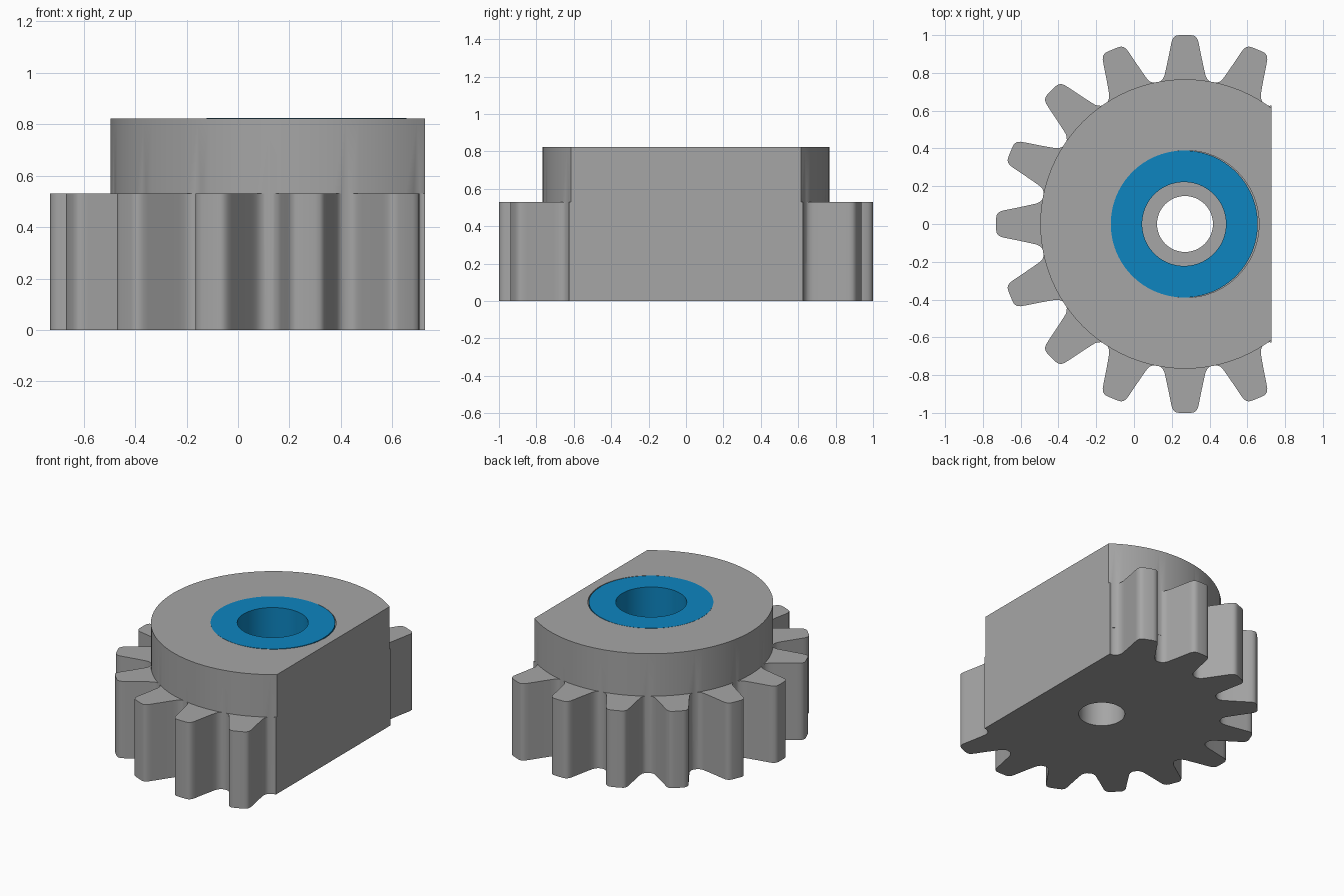
import bpy, bmesh, math
from mathutils import Matrix

if "Cube" in bpy.data.objects:
    bpy.data.objects.remove(bpy.data.objects["Cube"])

CX = 0.27            # axis of the gear
FLAT_X = 0.727       # plane of the cut side
GEAR_TOP, TOP = 0.53, 0.823
TEETH = 16
POCKET_DEPTH = 0.24


def material(name, rgb):
    m = bpy.data.materials.new(name)
    m.diffuse_color = (*rgb, 1)
    m.use_nodes = True
    m.node_tree.nodes["Principled BSDF"].inputs["Base Color"].default_value = m.diffuse_color
    return m


grey = material("grey", (0.38, 0.38, 0.38))
blue = material("blue", (0.004, 0.235, 0.53))


def prism(name, pts, z0, z1, mat):
    """Extrude a closed outline from z0 to z1."""
    bm = bmesh.new()
    face = bm.faces.new([bm.verts.new((x, y, z0)) for x, y in pts])
    new = bmesh.ops.extrude_face_region(bm, geom=[face])["geom"]
    verts = [v for v in new if isinstance(v, bmesh.types.BMVert)]
    bmesh.ops.translate(bm, verts=verts, vec=(0, 0, z1 - z0))
    bmesh.ops.recalc_face_normals(bm, faces=bm.faces)
    mesh = bpy.data.meshes.new(name)
    bm.to_mesh(mesh)
    bm.free()
    mesh.materials.append(mat)
    obj = bpy.data.objects.new(name, mesh)
    bpy.context.collection.objects.link(obj)
    return obj


def circle(r, cx=CX, n=96):
    return [(cx + r * math.cos(2 * math.pi * i / n),
             r * math.sin(2 * math.pi * i / n)) for i in range(n)]


def boolean(obj, tool, op):
    mod = obj.modifiers.new(op.lower(), "BOOLEAN")
    mod.operation, mod.solver, mod.object = op, "EXACT", tool
    bpy.context.view_layer.objects.active = obj
    bpy.ops.object.modifier_apply(modifier=mod.name)
    bpy.data.objects.remove(tool, do_unlink=True)


def smooth(obj):
    bpy.ops.object.select_all(action="DESELECT")
    obj.select_set(True)
    bpy.context.view_layer.objects.active = obj
    bpy.ops.object.shade_smooth_by_angle(angle=math.radians(32))


# Toothed wheel: half a tooth as (radius, half width), mirrored and repeated
half = [(0.752, 0.137), (0.758, 0.127), (0.769, 0.117), (0.785, 0.109),
        (0.81, 0.103), (0.88, 0.088), (0.95, 0.074), (0.972, 0.069),
        (0.988, 0.060), (0.997, 0.048), (1.0, 0.030)]
tooth = [(r, -w) for r, w in half] + [(r, w) for r, w in reversed(half)]
outline = []
for k in range(TEETH):
    a = 2 * math.pi * k / TEETH
    c, s = math.cos(a), math.sin(a)
    outline += [(CX + x * c - y * s, x * s + y * c) for x, y in tooth]
    v = a + math.pi / TEETH          # middle of the valley
    outline.append((CX + 0.764 * math.cos(v), 0.764 * math.sin(v)))
gear = prism("gear_body", outline, 0, GEAR_TOP, grey)

# Round collar on top of the wheel
boolean(gear, prism("collar", circle(0.766), 0.2, TOP, grey), "UNION")

# Flat cut side, through bore and bearing pocket
side = [(FLAT_X, -2), (3, -2), (3, 2), (FLAT_X, 2)]
boolean(gear, prism("side_cutter", side, -1, 2, grey), "DIFFERENCE")
boolean(gear, prism("bore_cutter", circle(0.148), -1, 2, grey), "DIFFERENCE")
boolean(gear, prism("pocket_cutter", circle(0.39, CX + 0.002),
                    TOP - POCKET_DEPTH, 2, grey), "DIFFERENCE")
smooth(gear)

# Bearing ring, sitting a hair off centre in its pocket
ring = prism("bearing_ring", circle(0.389, CX - 0.004),
             TOP - POCKET_DEPTH + 0.001, TOP + 0.001, blue)
boolean(ring, prism("ring_cutter", circle(0.222, CX - 0.005), -1, 2, blue),
        "DIFFERENCE")
smooth(ring)
